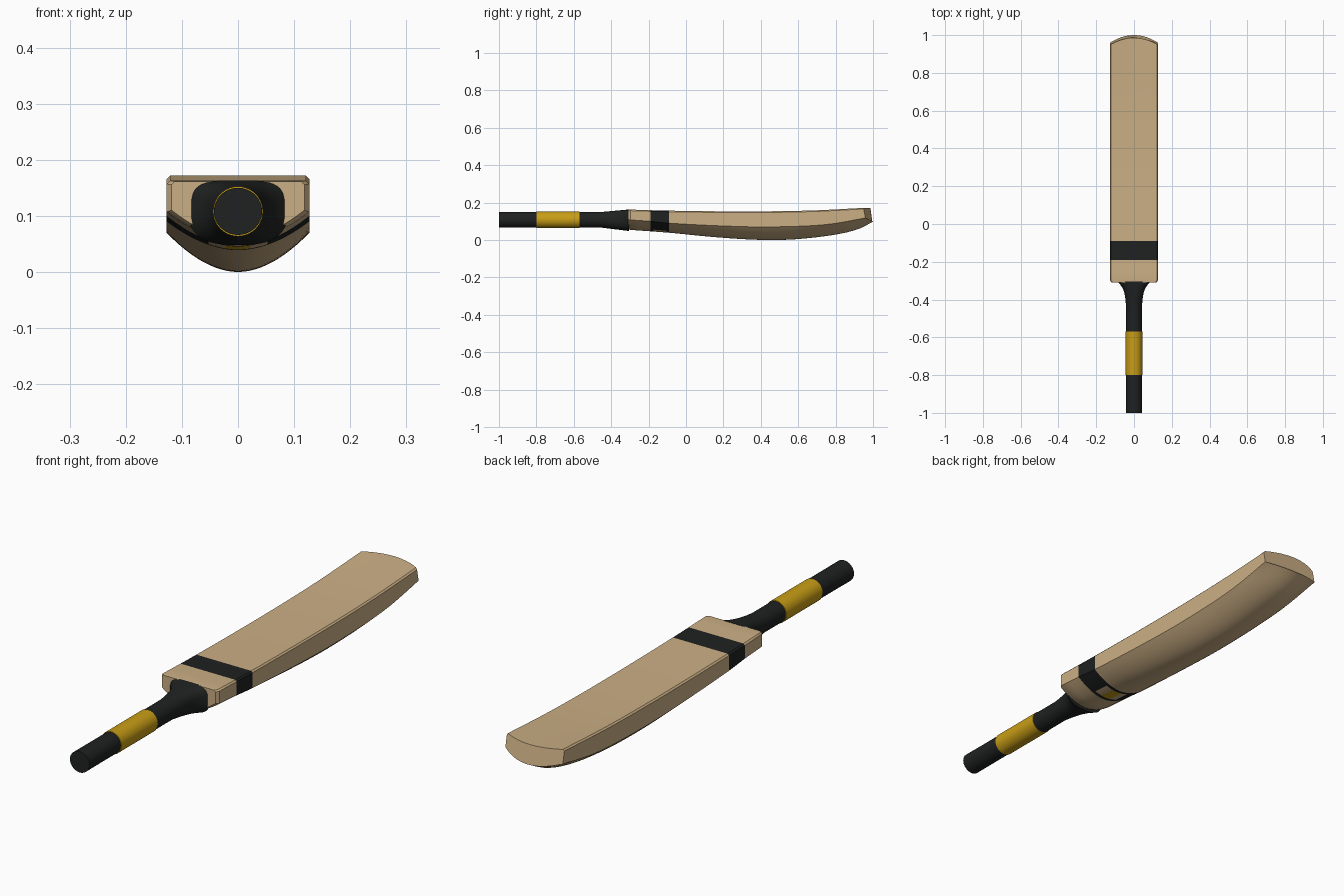
import bpy, bmesh, math

if "Cube" in bpy.data.objects:
    bpy.data.objects.remove(bpy.data.objects["Cube"])

W = 0.127  # half width of the blade


def material(name, rgb):
    m = bpy.data.materials.new(name)
    m.diffuse_color = (*rgb, 1)
    m.use_nodes = True
    m.node_tree.nodes["Principled BSDF"].inputs["Base Color"].default_value = m.diffuse_color
    return m


WOOD = material("willow wood", (0.60, 0.43, 0.235))
BLACK = material("black rubber", (0.014, 0.015, 0.015))
GOLD = material("gold grip", (0.58, 0.34, 0.008))


def curve(points, y):
    """Smooth interpolation through (y, value) points."""
    n = len(points)
    if y <= points[0][0]:
        return points[0][1]
    for i in range(n - 1):
        (a, p), (b, q) = points[i], points[i + 1]
        if y <= b:
            a0, p0 = points[max(i - 1, 0)]
            b1, q1 = points[min(i + 2, n - 1)]
            h = b - a
            t = (y - a) / h
            m0 = (q - p0) / (b - a0) * h
            m1 = (q1 - p) / (b1 - a) * h
            return ((2*t**3 - 3*t*t + 1) * p + (t**3 - 2*t*t + t) * m0
                    + (3*t*t - 2*t**3) * q + (t**3 - t*t) * m1)
    return points[-1][1]


def loft(name, rings, rule):
    """Skin closed rings of points; rule(centre) gives the material index."""
    bm = bmesh.new()
    loops = [[bm.verts.new(p) for p in r] for r in rings]
    n = len(loops[0])
    for a, b in zip(loops, loops[1:]):
        for i in range(n):
            j = (i + 1) % n
            bm.faces.new((a[i], a[j], b[j], b[i]))
    bm.faces.new(loops[0])
    bm.faces.new(loops[-1])
    bmesh.ops.recalc_face_normals(bm, faces=bm.faces)
    for f in bm.faces:
        f.material_index = rule(f.calc_center_median())
    me = bpy.data.meshes.new(name)
    bm.to_mesh(me)
    bm.free()
    ob = bpy.data.objects.new(name, me)
    bpy.context.collection.objects.link(ob)
    for m in (WOOD, BLACK, GOLD):
        me.materials.append(m)
    bpy.context.view_layer.objects.active = ob
    ob.select_set(True)
    bpy.ops.object.shade_smooth_by_angle(angle=math.radians(35))
    ob.select_set(False)
    return ob


# Blade: flat face on top, upright edges, bulging back, curved toe
TOP = [(-0.31, 0.163), (-0.1, 0.157), (0.3, 0.153), (0.65, 0.157), (1.0, 0.172)]
EDGE = [(-0.31, 0.108), (-0.19, 0.100), (-0.09, 0.090), (0.2, 0.075),
        (0.45, 0.070), (0.75, 0.082), (1.0, 0.118)]
BACK = [(-0.31, 0.055), (-0.08, 0.038), (0.1, 0.020), (0.3, 0.005), (0.45, 0.0),
        (0.6, 0.005), (0.8, 0.029), (0.92, 0.058), (1.0, 0.098)]


def blade_ring(y, s=1.0):
    top, edge, back = curve(TOP, y), curve(EDGE, y), curve(BACK, y)
    pts = []
    for i in range(25):                                   # bulging back
        u = i / 12 - 1
        pts.append((u * W, edge + (back - edge) * (1 - abs(u) ** 1.9)))
    pts += [(W, top - 0.006), (W - 0.006, top)]           # softened corner
    pts += [((W - 0.006) * (1 - i / 6), top) for i in range(1, 12)]
    pts += [(-W + 0.006, top), (-W, top - 0.006)]
    mid = (top + edge) / 2
    k = max(0.0, (y - 0.5) / 0.5)                         # grows towards the toe
    ring = []
    for x, z in pts:
        lean = 0.014 * max(0, (z - 0.1) / 0.07)           # toe leans back
        toe = -(0.037 * (x / W) ** 2 + lean) * k ** 2
        ring.append((x * s, y + toe, mid + (z - mid) * s))
    return ring


def blade_rule(c):
    if not -0.19 < c.y < -0.09:
        return 0
    if c.z < 0.1 and -0.175 < c.y < -0.105:               # patch under the band
        if abs(c.x) < 0.02:
            return 2
        if abs(c.x) < 0.055:
            return 0
    return 1


stations = [-0.298, -0.25, -0.19, -0.175, -0.105, -0.09]
stations += [-0.09 + 1.09 * i / 32 for i in range(1, 33)]
loft("blade", [blade_ring(-0.31, 0.93)] + [blade_ring(y) for y in stations], blade_rule)

# Handle: round grip that flares into a D-shaped neck at the shoulder
HALF = [(-1.0, 0.043), (-0.9, 0.042), (-0.6, 0.042), (-0.45, 0.042),
        (-0.38, 0.048), (-0.34, 0.060), (-0.32, 0.074), (-0.305, 0.088)]
ZC = 0.108


def handle_ring(y, grow=0.0):
    hx = curve(HALF, y) + grow
    t = min(1, max(0, (y + 0.45) / 0.145))
    up, down = 0.042 + grow + 0.013 * t, 0.042 + grow + 0.018 * t
    e = 1 - 0.5 * t ** 1.5
    ring = []
    for i in range(40):
        a = 2 * math.pi * i / 40
        c, s = math.cos(a), math.sin(a)
        k = e if s > 0 else 1 - 0.25 * t
        x = math.copysign(abs(c) ** k, c) * hx
        z = math.copysign(abs(s) ** k, s) * (up if s > 0 else down)
        ring.append((x, y, ZC + z))
    return ring


ys = [-1.0, -0.985, -0.9, -0.8, -0.57, -0.5, -0.45, -0.42, -0.39,
      -0.365, -0.345, -0.33, -0.32, -0.312, -0.305]
loft("handle", [handle_ring(y) for y in ys], lambda c: 1)

# Gold sleeve around the grip
loft("grip_sleeve", [handle_ring(y, 0.0025) for y in (-0.8, -0.57)], lambda c: 2)
